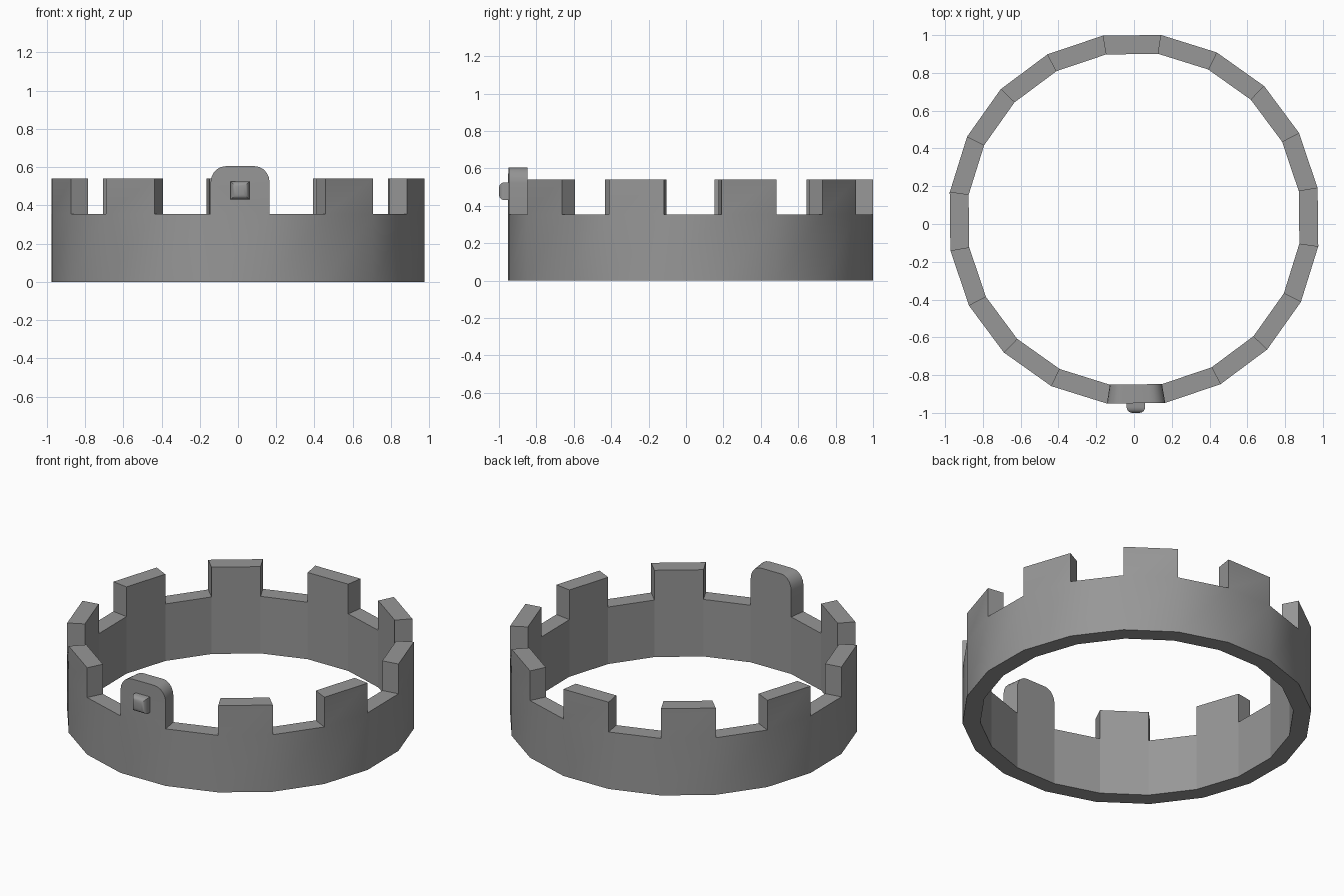
import bpy, bmesh
from math import sin, cos, pi, radians
from mathutils import Vector

if "Cube" in bpy.data.objects:
    bpy.data.objects.remove(bpy.data.objects["Cube"])

N, R_OUT, R_IN, CY = 20, 0.986, 0.885, 0.025
WALL, MERLON, TAB = 0.355, 0.54, 0.605
TURN = radians(0.65)

grey = bpy.data.materials.new("dark_grey")
grey.diffuse_color = (0.31, 0.31, 0.31, 1)
grey.use_nodes = True
grey.node_tree.nodes["Principled BSDF"].inputs["Base Color"].default_value = grey.diffuse_color


def finish(bm, name):
    bmesh.ops.remove_doubles(bm, verts=bm.verts, dist=1e-5)
    bmesh.ops.recalc_face_normals(bm, faces=bm.faces)
    # Hard edges stay sharp; flat inner facets are left flat
    for e in bm.edges:
        e.smooth = e.calc_face_angle(0) < radians(30)
    mesh = bpy.data.meshes.new(name)
    bm.to_mesh(mesh)
    bm.free()
    mesh.materials.append(grey)
    obj = bpy.data.objects.new(name, mesh)
    bpy.context.collection.objects.link(obj)
    return obj


def corner(r, i, z):
    a = -pi / 2 - pi / N + TURN + i * 2 * pi / N
    return Vector((r * cos(a), CY + r * sin(a), z))


def face(bm, pts, smooth=False):
    f = bm.faces.new([bm.verts.new(p) for p in pts])
    f.smooth = smooth


def block(bm, i, profile):
    """Raise a profile of (fraction along side, z) on wall segment i, open below."""
    def row(r):
        return [corner(r, i, z).lerp(corner(r, i + 1, z), s) for s, z in profile]
    out, inn = row(R_OUT), row(R_IN)
    face(bm, out, True)
    face(bm, inn[::-1])
    for k in range(len(profile) - 1):
        face(bm, [out[k], out[k + 1], inn[k + 1], inn[k]], len(profile) > 4)


# Merlon outline, and the taller front tab outline with rounded top corners
merlon = [(0, WALL), (0, MERLON), (1, MERLON), (1, WALL)]
RS, RZ, STEPS = 0.25, 0.085, 5
left = [(RS - RS * cos(t), TAB - RZ + RZ * sin(t))
        for t in (k * pi / 2 / STEPS for k in range(STEPS + 1))]
tab = [(0, WALL)] + left + [(1 - s, z) for s, z in reversed(left)] + [(1, WALL)]

# Crown-like ring: smooth outer wall, faceted inner wall
bm = bmesh.new()
for i in range(N):
    def quad(r0, z0, r1, z1, smooth=False):
        face(bm, [corner(r0, i, z0), corner(r0, i + 1, z0),
                  corner(r1, i + 1, z1), corner(r1, i, z1)], smooth)
    quad(R_OUT, 0, R_OUT, WALL, True)
    quad(R_IN, 0, R_IN, WALL)
    quad(R_OUT, 0, R_IN, 0)
    if i % 2:
        quad(R_OUT, WALL, R_IN, WALL)
    else:
        block(bm, i, merlon if i else tab)
finish(bm, "battlement_ring")

# Small stud on the tab, rounded towards the front
bm = bmesh.new()
bmesh.ops.create_cube(bm, size=1)
for v in bm.verts:
    v.co = Vector((0.01 + v.co.x * 0.098, -0.97 + v.co.y * 0.06, 0.478 + v.co.z * 0.096))
front = [e for e in bm.edges if all(v.co.y < -0.99 for v in e.verts)]
bmesh.ops.bevel(bm, geom=front, offset=0.03, segments=4, profile=0.5, affect='EDGES')
for f in bm.faces:
    f.smooth = True
finish(bm, "tab_stud")
